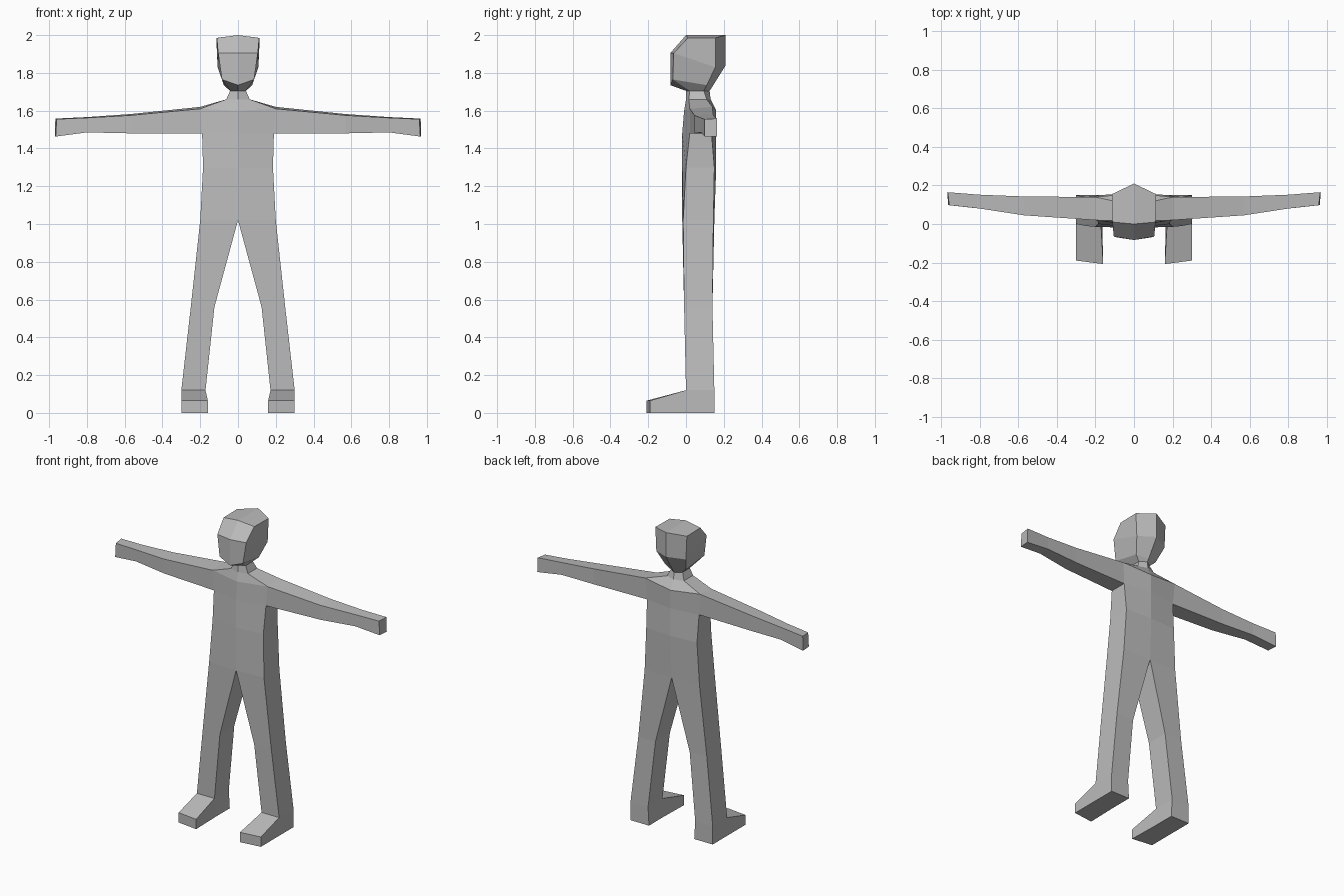
import bpy
import bmesh
from mathutils import Vector

cube = bpy.data.objects.get("Cube")
if cube:
    bpy.data.objects.remove(cube, do_unlink=True)

bm = bmesh.new()
FRONT, SIDE, BACK, INNER = range(4)
OUTSIDE = (FRONT, SIDE, BACK)
ALL_ROUND = (FRONT, SIDE, BACK, INNER)


def ring(*points):
    """A four-cornered cross-section."""
    return [bm.verts.new(Vector(p)) for p in points]


def level(z, inner, outer, front_mid, front_side, back_side, back_mid):
    """A horizontal section: inner front, outer front, outer back, inner back."""
    return ring((inner, front_mid, z), (outer, front_side, z),
                (outer, back_side, z), (inner, back_mid, z))


def skin(first, second, sides=ALL_ROUND):
    """Join two sections with quads on the chosen sides."""
    for i in sides:
        j = (i + 1) % len(first)
        bm.faces.new((first[i], first[j], second[j], second[i]))


def loft(sections, sides=ALL_ROUND):
    for first, second in zip(sections, sections[1:]):
        skin(first, second, sides)


# Left half of the head, from crown to neck
crown = ring((0, 0, 2), (.112, .01, 1.985), (.115, .155, 1.985), (0, .21, 2))
brow = ring((0, -.083, 1.905), (.105, -.065, 1.905), (.108, .155, 1.83), (0, .21, 1.84))
jaw = ring((0, -.083, 1.735), (.085, -.07, 1.765), (.075, .11, 1.735), (0, .135, 1.72))
neck_top = level(1.705, 0, .042, 0, .02, .095, .125)
neck_base = level(1.66, 0, .062, 0, .015, .11, .13)
bm.faces.new(crown)

# Torso
shoulder = ring((0, -.01, 1.6), (.2, .02, 1.61), (.2, .14, 1.62), (0, .16, 1.6))
armpit = level(1.48, 0, .19, -.02, .02, .135, .16)
waist = level(1.3, 0, .185, -.02, 0, .15, .16)
hips = level(1.02, 0, .2, -.02, -.015, .145, .15)
loft([crown, brow, jaw, neck_top, neck_base, shoulder], OUTSIDE)
skin(shoulder, armpit, (FRONT, BACK))
loft([armpit, waist, hips], OUTSIDE)

# Leg
knee = level(.56, .125, .25, -.01, -.01, .14, .14)
ankle = level(.12, .172, .3, 0, 0, .15, .15)
sole = level(0, .165, .3, 0, 0, .15, .15)
loft([hips, knee, ankle])
skin(ankle, sole, (SIDE, BACK, INNER))
bm.faces.new(sole)

# Foot
instep = [ankle[0], ankle[1], sole[1], sole[0]]
toe = ring((.16, -.208, .065), (.3, -.19, .065), (.3, -.19, 0), (.16, -.208, 0))
skin(instep, toe)
bm.faces.new(toe)

# Arm
arm_root = [shoulder[1], shoulder[2], armpit[2], armpit[1]]
elbow = ring((.57, .045, 1.575), (.57, .143, 1.582), (.57, .143, 1.48), (.57, .045, 1.48))
wrist = ring((.8, .08, 1.562), (.8, .152, 1.566), (.8, .152, 1.485), (.8, .08, 1.485))
hand = ring((.96, .098, 1.555), (.967, .165, 1.558), (.97, .165, 1.463), (.965, .098, 1.463))
loft([arm_root, elbow, wrist, hand])
bm.faces.new(hand)

# Right half
bmesh.ops.mirror(bm, geom=bm.verts[:] + bm.edges[:] + bm.faces[:],
                 axis='X', merge_dist=.001)
bmesh.ops.remove_doubles(bm, verts=bm.verts[:], dist=.0005)
bmesh.ops.recalc_face_normals(bm, faces=bm.faces[:])

mesh = bpy.data.meshes.new("body")
bm.to_mesh(mesh)
bm.free()
body = bpy.data.objects.new("body", mesh)
bpy.context.collection.objects.link(body)

# Plain grey all over
grey = bpy.data.materials.new("plain grey")
grey.use_nodes = True
colour = (.5, .5, .5, 1)
grey.diffuse_color = colour
grey.node_tree.nodes["Principled BSDF"].inputs["Base Color"].default_value = colour
mesh.materials.append(grey)
